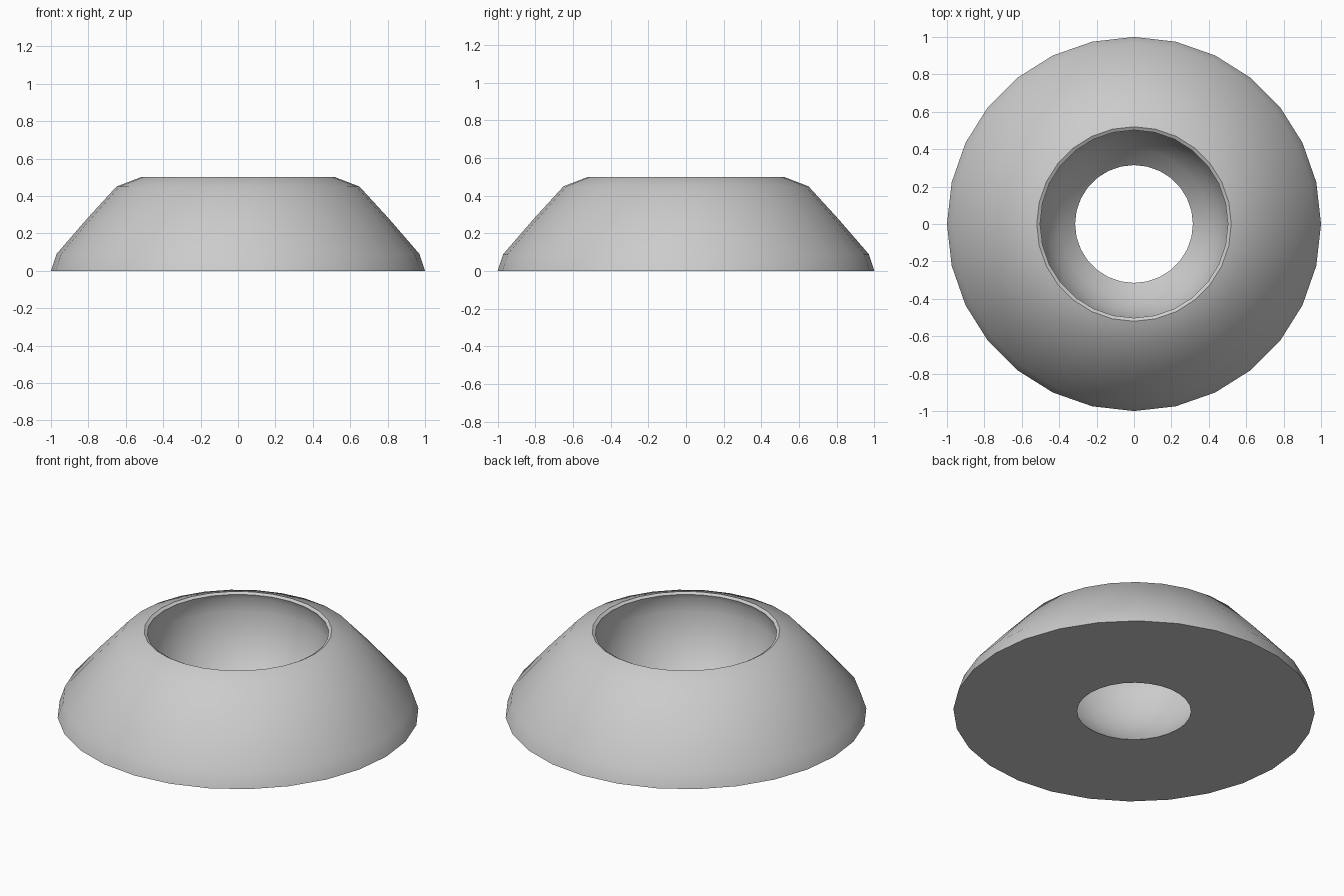
import bpy, bmesh
from math import cos, sin, tau, radians, sqrt

if "Cube" in bpy.data.objects:
    bpy.data.objects.remove(bpy.data.objects["Cube"])

SIDES = 28
# Spherical socket inside: opening radius 0.315 at the base, almost 0.52 near the rim
CENTRE_Z, HOLE = 0.41, 0.315
BALL = sqrt(CENTRE_Z ** 2 + HOLE ** 2)
SOCKET = [(sqrt(BALL ** 2 - (z - CENTRE_Z) ** 2), z)
          for z in (0.46, 0.38, 0.27, 0.17, 0.08, 0.0)]
# Closed cross-section (radius, height): outer slope, rounded rim, lip, socket
PROFILE = [(1.0, 0.0), (0.97, 0.09), (0.81, 0.275), (0.65, 0.45), (0.52, 0.5),
           (0.502, 0.49)] + SOCKET


def lathe(name, profile, sides):
    bm = bmesh.new()
    rings = [[bm.verts.new((r * cos(tau * i / sides), r * sin(tau * i / sides), z))
              for i in range(sides)] for r, z in profile]
    for a, b in zip(rings, rings[1:] + rings[:1]):
        for i in range(sides):
            j = (i + 1) % sides
            bm.faces.new((a[i], a[j], b[j], b[i]))
    bmesh.ops.recalc_face_normals(bm, faces=bm.faces)
    mesh = bpy.data.meshes.new(name)
    bm.to_mesh(mesh)
    bm.free()
    obj = bpy.data.objects.new(name, mesh)
    bpy.context.collection.objects.link(obj)
    return obj


# Conical ring with a ball socket through the middle
ring = lathe("socket_ring", PROFILE, SIDES)
bpy.context.view_layer.objects.active = ring
ring.select_set(True)
bpy.ops.object.shade_smooth_by_angle(angle=radians(50))
